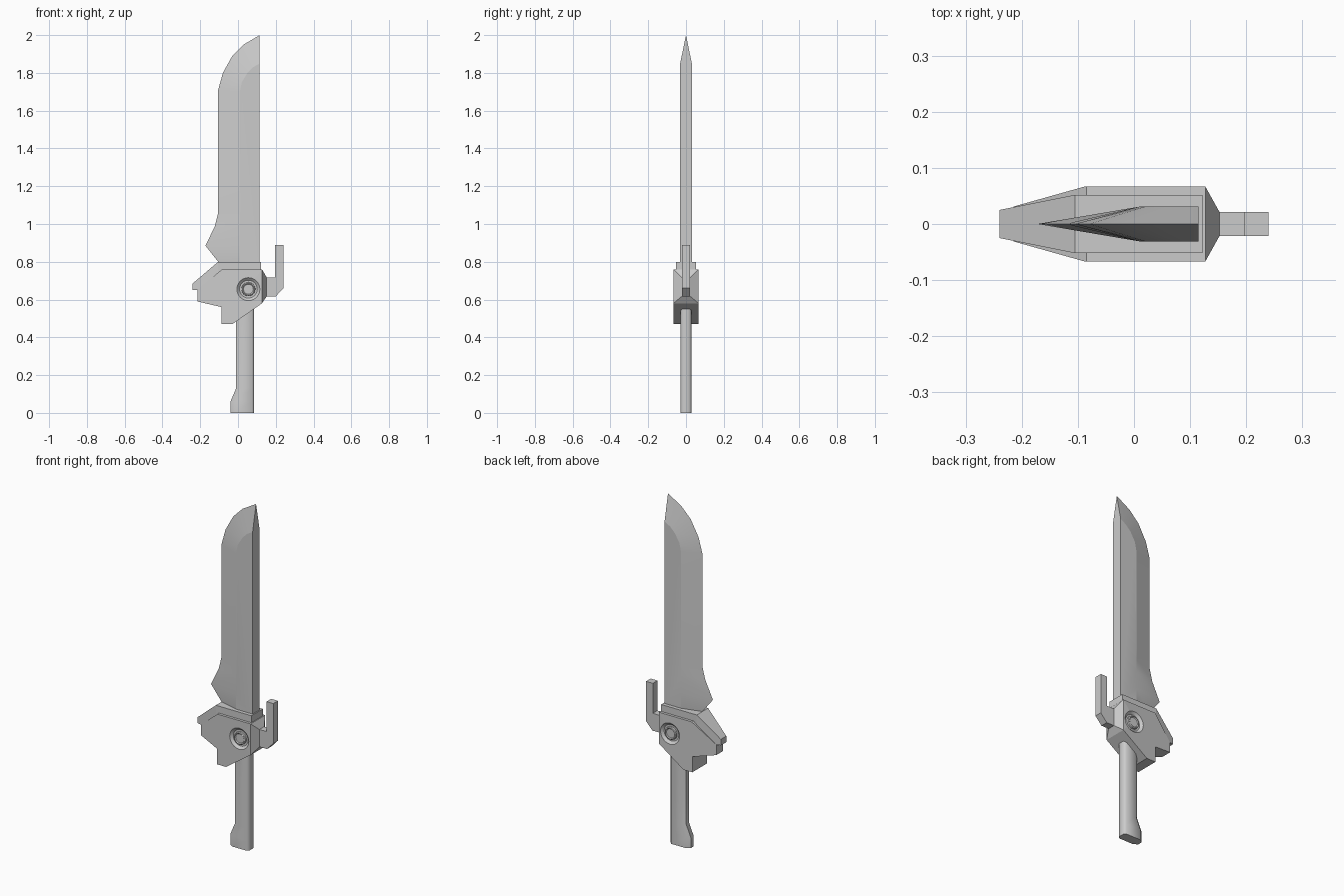
import bpy, bmesh, math
from mathutils import Matrix

if "Cube" in bpy.data.objects:
    bpy.data.objects.remove(bpy.data.objects["Cube"])


def finish(name, bm, smooth=None):
    bmesh.ops.recalc_face_normals(bm, faces=bm.faces[:])
    me = bpy.data.meshes.new(name)
    bm.to_mesh(me)
    bm.free()
    ob = bpy.data.objects.new(name, me)
    bpy.context.collection.objects.link(ob)
    if smooth:
        bpy.ops.object.select_all(action='DESELECT')
        ob.select_set(True)
        bpy.context.view_layer.objects.active = ob
        bpy.ops.object.shade_smooth_by_angle(angle=math.radians(smooth))
    return ob


def half_width(x, table):
    # piecewise linear half thickness along x
    if x <= table[0][0]:
        return table[0][1]
    for (x0, w0), (x1, w1) in zip(table, table[1:]):
        if x <= x1:
            return w0 + (w1 - w0) * (x - x0) / (x1 - x0)
    return table[-1][1]


def plate(name, outline, table):
    # extrude an x-z outline, crease it at the table positions, taper in y
    bm = bmesh.new()
    sides = [[bm.verts.new((x, y, z)) for x, z in outline] for y in (-1, 1)]
    bm.faces.new(sides[0])
    bm.faces.new(sides[1][::-1])
    n = len(outline)
    for i in range(n):
        j = (i + 1) % n
        bm.faces.new((sides[0][i], sides[0][j], sides[1][j], sides[1][i]))
    for x, _ in table[1:-1]:
        bmesh.ops.bisect_plane(bm, geom=bm.verts[:] + bm.edges[:] + bm.faces[:],
                               dist=1e-5, plane_co=(x, 0, 0), plane_no=(1, 0, 0))
    for v in bm.verts:
        v.co.y *= half_width(v.co.x, table)
    return finish(name, bm)


# Blade: cutting edge points paired with ridge points, flat spine at the right
edge = [(-.09, .78), (-.105, .80), (-.172, .885), (-.122, .99), (-.105, 1.06),
        (-.105, 1.71), (-.08, 1.80), (-.03, 1.89), (.03, 1.95), (.115, 2.0)]
ridge = [(.01, .78), (.01, .80), (.01, .885), (.01, .99), (.01, 1.06),
         (.01, 1.70), (.02, 1.75), (.05, 1.80), (.08, 1.83), (.115, 1.85)]
T = .031
bm = bmesh.new()
E = [bm.verts.new((x, 0, z)) for x, z in edge]
sides, spine = [], []
for y in (-T, T):
    R = [bm.verts.new((x, y, z)) for x, z in ridge]
    S = bm.verts.new((.115, y, .78))
    for i in range(len(E) - 1):
        bm.faces.new((E[i], E[i + 1], R[i + 1], R[i]))
    bm.faces.new(R + [S])
    sides.append(R)
    spine.append(S)
bm.faces.new((spine[0], spine[1], sides[1][-1], E[-1], sides[0][-1]))
bm.faces.new((E[0], sides[0][0], spine[0], spine[1], sides[1][0]))
finish("blade", bm, 12)

# Guard: outer body over a thinner, longer inner plate
body = plate("guard_body",
             [(-.215, .65), (-.085, .76), (.127, .76), (.152, .717), (.152, .617),
              (.127, .58), (-.03, .47), (-.087, .47), (-.087, .56), (-.215, .59)],
             [(-.215, .031), (-.087, .067), (.127, .067), (.152, .022)])
plate("guard_inner_plate",
      [(-.24, .65), (-.24, .685), (-.105, .80), (.122, .80), (.122, .62), (-.1, .62), (-.2, .65)],
      [(-.24, .025), (-.105, .052), (.122, .052)])

# Rear hook
plate("guard_hook",
      [(.14, .617), (.20, .617), (.24, .66), (.24, .89), (.197, .89), (.197, .717), (.14, .717)],
      [(.14, .021), (.24, .021)])

# Round sockets cut into both faces, each filled by a turned stud
profile = [(.061, 0), (.047, .013), (.037, .013), (.036, .004), (.031, .001), (.026, .005), (0.001, .005)]
N = 24
for label, s in (("front", -1), ("back", 1)):
    bm = bmesh.new()
    bmesh.ops.create_cone(bm, cap_ends=True, segments=N, radius1=.061, radius2=.061, depth=.04,
                          matrix=Matrix.Translation((.055, s * .068, .655)) @ Matrix.Rotation(math.pi / 2, 4, 'X'))
    cutter = finish(label + "_socket_cutter", bm)
    cutter.hide_render = True
    cutter.hide_set(True)
    mod = body.modifiers.new(label + "_socket", 'BOOLEAN')
    mod.operation = 'DIFFERENCE'
    mod.object = cutter

    bm = bmesh.new()
    rings = [[bm.verts.new((.055 + r * math.cos(a), s * (.067 - d), .655 + r * math.sin(a)))
              for a in (2 * math.pi * k / N for k in range(N))] for r, d in profile]
    for A, B in zip(rings, rings[1:]):
        for k in range(N):
            bm.faces.new((A[k], A[(k + 1) % N], B[(k + 1) % N], B[k]))
    bm.faces.new(rings[-1])
    stud = finish(label + "_stud", bm, 30)
    # keep the open dish facing outwards
    if stud.data.polygons[-1].normal.y * s < 0:
        stud.data.flip_normals()

# Grip: chamfered section lofted upwards, flared pommel at the bottom
bm = bmesh.new()
rings = []
for z, xl in ((0, -.04), (.06, -.04), (.13, -.01), (.60, -.01)):
    xr, w, c = .086, .029, .017
    sec = [(xl, -.013), (xl + .022, -w), (xr - .012, -w), (xr, -c),
           (xr, c), (xr - .012, w), (xl + .022, w), (xl, .013)]
    rings.append([bm.verts.new((x, y, z)) for x, y in sec])
for A, B in zip(rings, rings[1:]):
    for k in range(8):
        bm.faces.new((A[k], A[(k + 1) % 8], B[(k + 1) % 8], B[k]))
bm.faces.new(rings[0])
bm.faces.new(rings[-1])
finish("grip", bm, 50)
